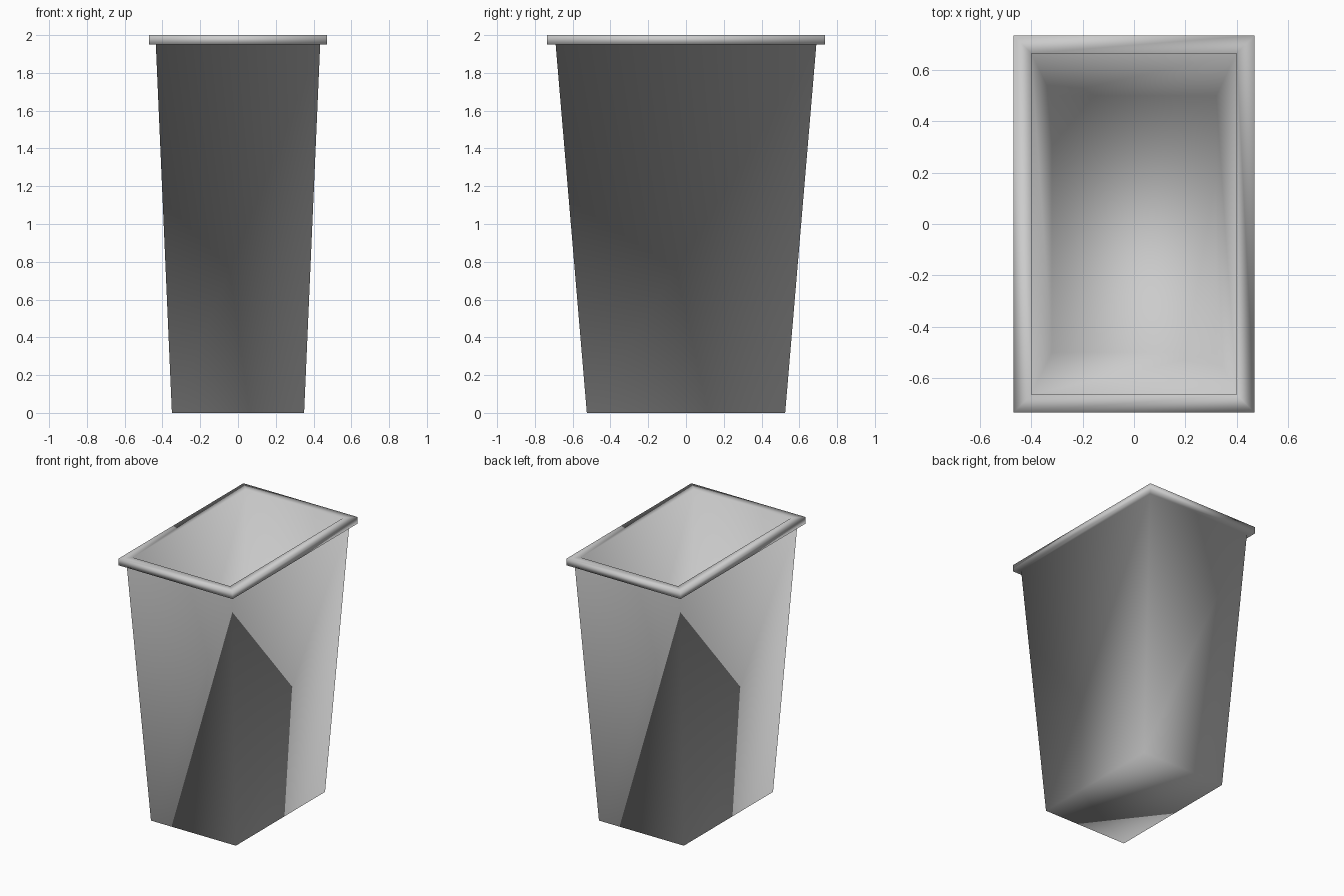
import bpy, bmesh

cube = bpy.data.objects.get("Cube")
if cube:
    bpy.data.objects.remove(cube, do_unlink=True)

# Single plain plastic colour
grey = bpy.data.materials.new("light_grey")
grey.use_nodes = True
colour = (0.6, 0.6, 0.6, 1)
grey.diffuse_color = colour
grey.node_tree.nodes["Principled BSDF"].inputs["Base Color"].default_value = colour

# Rectangular sections (half width, half depth, height), up the outside,
# around the rim and down the inside
SECTIONS = [
    (0.35, 0.525, 0.0),
    (0.435, 0.69, 1.95),
    (0.47, 0.735, 1.95),
    (0.47, 0.735, 2.0),
    (0.40, 0.665, 2.0),
    (0.32, 0.50, 0.03),
]


def lofted_bin(name, sections):
    bm = bmesh.new()
    rings = [[bm.verts.new((sx * w, sy * d, z))
              for sx, sy in ((-1, -1), (1, -1), (1, 1), (-1, 1))]
             for w, d, z in sections]
    for low, high in zip(rings, rings[1:]):
        for i in range(4):
            j = (i + 1) % 4
            bm.faces.new((low[i], low[j], high[j], high[i]))
    # Underside and inner floor
    bm.faces.new(rings[0][::-1])
    bm.faces.new(rings[-1])
    for face in bm.faces:
        face.smooth = True
    mesh = bpy.data.meshes.new(name)
    bm.to_mesh(mesh)
    bm.free()
    mesh.materials.append(grey)
    obj = bpy.data.objects.new(name, mesh)
    bpy.context.collection.objects.link(obj)
    return obj


lofted_bin("waste_bin", SECTIONS)
